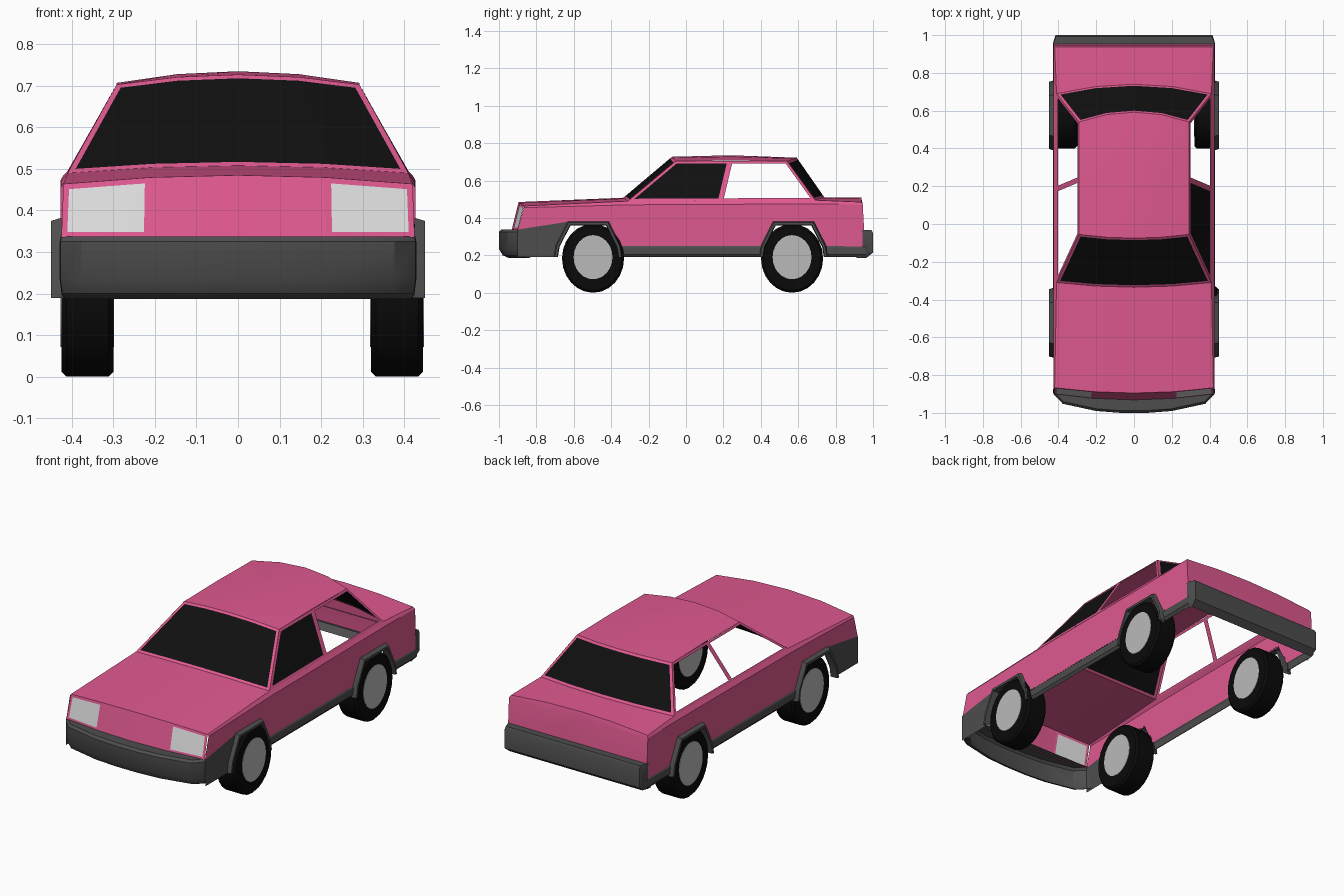
import bpy, bmesh, math
from mathutils import Vector, Matrix

if "Cube" in bpy.data.objects:
    bpy.data.objects.remove(bpy.data.objects["Cube"])


def material(name, rgb):
    m = bpy.data.materials.new(name)
    m.diffuse_color = (*rgb, 1)
    m.use_nodes = True
    m.node_tree.nodes["Principled BSDF"].inputs["Base Color"].default_value = m.diffuse_color
    return m


PINK = material("pink paint", (0.74, 0.10, 0.28))
GREY = material("dark grey trim", (0.075, 0.075, 0.075))
GLASS = material("black glass", (0.005, 0.005, 0.005))
TYRE = material("tyre black", (0.003, 0.003, 0.003))
LAMP = material("lamp white", (0.72, 0.72, 0.72))
HUB = material("hub grey", (0.49, 0.49, 0.49))


def finish(name, bm, mats, outward=True):
    bmesh.ops.remove_doubles(bm, verts=bm.verts, dist=0.0005)
    bmesh.ops.recalc_face_normals(bm, faces=bm.faces)
    if outward:
        # open shells: point the normals away from the middle of the car
        mid = Vector((0, 0, 0.3))
        total = sum(f.normal.dot(f.calc_center_median() - mid) * f.calc_area() for f in bm.faces)
        if total < 0:
            bmesh.ops.reverse_faces(bm, faces=bm.faces)
    me = bpy.data.meshes.new(name)
    bm.to_mesh(me)
    bm.free()
    for m in mats:
        me.materials.append(m)
    ob = bpy.data.objects.new(name, me)
    bpy.context.collection.objects.link(ob)
    return ob


def sheet_mesh(rows):
    bm = bmesh.new()
    vs = [[bm.verts.new(p) for p in r] for r in rows]
    for a, b in zip(vs, vs[1:]):
        for i in range(len(a) - 1):
            bm.faces.new((a[i], a[i + 1], b[i + 1], b[i]))
    bm.normal_update()
    return bm


def sheet(name, rows, mat=PINK):
    return finish(name, sheet_mesh(rows), [mat])


def panel(name, pts, mat=PINK):
    bm = bmesh.new()
    bm.faces.new([bm.verts.new(p) for p in pts])
    return finish(name, bm, [mat])


def framed(name, rows, filling, border=0.014):
    """Pink frame with an inset pane; no filling leaves an opening."""
    bm = sheet_mesh(rows)
    panes = list(bm.faces)
    bmesh.ops.inset_region(bm, faces=panes, thickness=border, use_even_offset=True, use_boundary=True)
    if filling:
        for f in panes:
            f.material_index = 1
    else:
        bmesh.ops.delete(bm, geom=panes, context='FACES')
    return finish(name, bm, [PINK] + ([filling] if filling else []))


def arc(w, y_edge, y_mid, z_edge, z_mid):
    """Crowned cross line from left to right."""
    return [(w * t, y_mid + (y_edge - y_mid) * t * t, z_mid + (z_edge - z_mid) * t * t)
            for t in (-1, -0.5, 0, 0.5, 1)]


# Upper shell: crowned lines from nose to tail
nose_low = arc(0.425, -0.90, -0.932, 0.335, 0.335)
nose_top = arc(0.42, -0.867, -0.895, 0.464, 0.485)
cowl = arc(0.41, -0.31, -0.335, 0.490, 0.508)
roof_front = arc(0.292, -0.055, -0.075, 0.703, 0.727)
roof_mid = arc(0.292, 0.24, 0.24, 0.707, 0.735)
roof_back = arc(0.292, 0.54, 0.592, 0.703, 0.722)
deck_front = arc(0.41, 0.69, 0.74, 0.495, 0.510)
deck_back = arc(0.42, 0.937, 0.937, 0.485, 0.508)
tail_top = arc(0.427, 0.945, 0.945, 0.472, 0.472)
tail_low = arc(0.427, 0.957, 0.957, 0.245, 0.245)

sheet("hood", [nose_top, cowl])
framed("windshield", [cowl, roof_front], GLASS)
sheet("roof", [roof_front, roof_mid, roof_back])
framed("rear_window", [roof_back, deck_front], GLASS)
sheet("trunk_lid", [deck_front, deck_back])
sheet("rear_panel", [deck_back, tail_top, tail_low])

# Nose with two headlights
sheet("grille_panel", [nose_low[1:4], nose_top[1:4]])
framed("headlight_left", [nose_low[:2], nose_top[:2]], LAMP)
framed("headlight_right", [nose_low[3:], nose_top[3:]], LAMP)

# Wheel arch outline, relative to the arch centre
ARCH = [(-0.178, 0.19), (-0.168, 0.25), (-0.105, 0.375), (0.105, 0.375), (0.168, 0.25), (0.178, 0.19)]
ARCH_Y = {"front": -0.523, "rear": 0.575}


def arch_line(cy, x, k):
    return [(x, cy + y * k, 0.19 + (z - 0.19) * k) for y, z in ARCH]


for side, s in (("left", -1), ("right", 1)):
    x = 0.426 * s
    front, rear = (arch_line(ARCH_Y[k], x, 1) for k in ("front", "rear"))
    # Painted flank, cut out around the wheels
    panel("body_side_" + side,
          [(x, -0.90, 0.335)] + front[2:5] + rear[1:5]
          + [(x, 0.957, 0.247), (x, 0.945, 0.472), (x, 0.69, 0.475), (x, -0.31, 0.470), (x, -0.867, 0.455)])
    sheet("shoulder_" + side, [
        [(x, -0.867, 0.455), (x, -0.31, 0.470), (x, 0.69, 0.475), (x, 0.945, 0.472)],
        [(0.42 * s, -0.867, 0.464), (0.41 * s, -0.31, 0.490), (0.41 * s, 0.69, 0.495), (0.42 * s, 0.937, 0.485)]])

    # Side window frames; only the right front one is glazed
    for part, y0, y1, t0, t1 in (("front", -0.31, 0.185, -0.055, 0.235), ("rear", 0.185, 0.69, 0.235, 0.54)):
        zf, zm, zb = (0.490, 0.4925, 0.495)
        za, zc = (zf, zm) if part == "front" else (zm, zb)
        framed(f"side_window_{part}_{side}",
               [[(0.41 * s, y0, za), (0.41 * s, y1, zc)], [(0.292 * s, t0, 0.704), (0.292 * s, t1, 0.704)]],
               GLASS if (part, side) == ("front", "right") else None)

    # Grey lower trim: sill, rear strip and front corner
    for name, a, b in (("sill", -0.347, 0.40), ("rear_strip", 0.75, 0.96)):
        sheet(f"{name}_{side}", [[(xx * s, a, z), (xx * s, b, z)]
                                 for xx, z in ((0.418, 0.19), (0.430, 0.205), (0.430, 0.242), (0.425, 0.25))], GREY)
    panel("front_corner_trim_" + side,
          [(0.429 * s, y, z) for y, z in ((-0.90, 0.19), (-0.70, 0.19), (-0.691, 0.25), (-0.628, 0.380), (-0.90, 0.338))],
          GREY)
    # Flared arches
    for part, cy in ARCH_Y.items():
        sheet(f"wheel_arch_{part}_{side}",
              [arch_line(cy, xx * s, k) for xx, k in ((0.425, 1.04), (0.45, 1.0), (0.45, 0.93), (0.41, 0.91))], GREY)


# Bumpers: a plan outline swept through height steps (z, inset)
def bumper(name, half, steps, lip_y, direction):
    plan = [(-px, py) for px, py in half] + [(px, py) for px, py in reversed(half)]
    rows = [[(px * (1 - d * 0.5), py - direction * d, z) for px, py in plan] for z, d in steps]
    rows.append([(px * 0.98, lip_y, steps[-1][0]) for px, py in plan])
    return sheet(name, rows, GREY)


bumper("front_bumper", [(0.429, -0.88), (0.427, -0.90), (0.377, -0.952), (0.2, -0.99), (0.07, -1.0)],
       [(0.187, 0.05), (0.20, 0.02), (0.235, 0), (0.325, 0), (0.338, 0.012)], -0.89, -1)
bumper("rear_bumper", [(0.429, 0.945), (0.427, 0.965), (0.415, 1.0)],
       [(0.187, 0.035), (0.215, 0), (0.32, 0), (0.335, 0.008)], 0.948, 1)


# Wheels: slightly tall tyres with hub discs on both faces
def disc(name, loc, radius, depth, sides, mat, bevel):
    bm = bmesh.new()
    bmesh.ops.create_cone(bm, cap_ends=True, segments=sides, radius1=1, radius2=1, depth=depth)
    bmesh.ops.rotate(bm, verts=bm.verts, matrix=Matrix.Rotation(math.pi / 2, 3, 'Y'))
    bmesh.ops.scale(bm, verts=bm.verts, vec=(1, radius[0], radius[1]))
    if bevel:
        rims = [e for e in bm.edges if abs(e.verts[0].co.x - e.verts[1].co.x) < 1e-4]
        bmesh.ops.bevel(bm, geom=rims, offset=bevel, segments=1, affect='EDGES')
    bmesh.ops.translate(bm, verts=bm.verts, vec=loc)
    return finish(name, bm, [mat], outward=False)


for side, x in (("left", -0.3625), ("right", 0.3825)):
    for part, y in (("front", -0.497), ("rear", 0.567)):
        disc(f"tyre_{part}_{side}", (x, y, 0.184), (0.166, 0.184), 0.125, 24, TYRE, 0.012)
        disc(f"hub_{part}_{side}", (x, y, 0.19), (0.104, 0.118), 0.129, 24, HUB, 0)

# Soft shading with crisp creases
for ob in bpy.context.collection.objects:
    ob.select_set(True)
    bpy.context.view_layer.objects.active = ob
bpy.ops.object.shade_smooth_by_angle(angle=math.radians(32))
